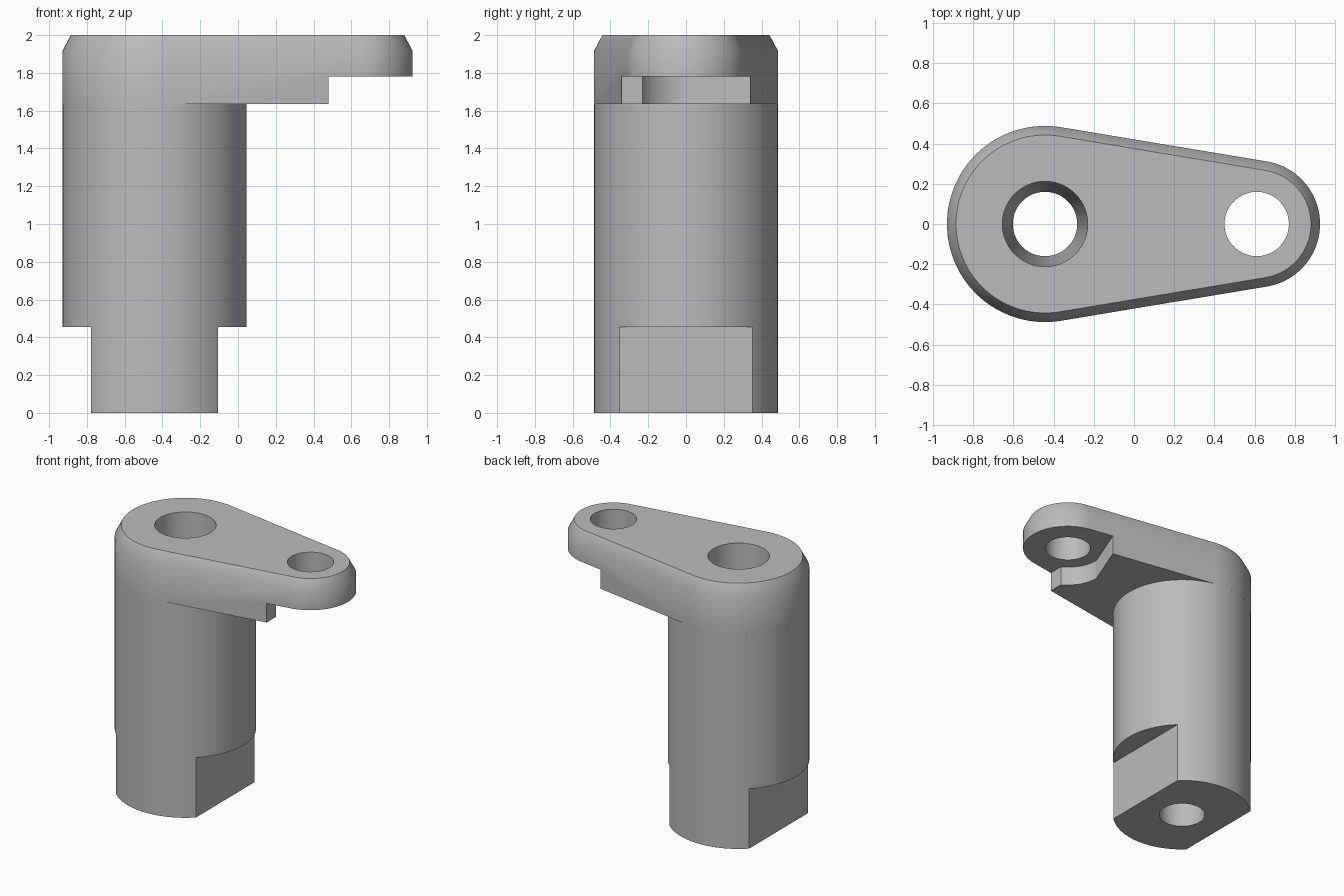
import bpy
import bmesh
from math import pi, asin, atan2, cos, sin, hypot

POST_X, POST_R = -0.4425, 0.4875
TIP_X, TIP_R = 0.61, 0.315
BORE_R = 0.16
STEP_Z, TIP_Z, TOP_Z = 1.635, 1.78, 2.0

if "Cube" in bpy.data.objects:
    bpy.data.objects.remove(bpy.data.objects["Cube"], do_unlink=True)

grey = bpy.data.materials.new("plain grey")
grey.use_nodes = True
grey.diffuse_color = (0.5, 0.5, 0.5, 1)
grey.node_tree.nodes["Principled BSDF"].inputs["Base Color"].default_value = grey.diffuse_color


def arc(cx, r, start, end, steps):
    """Points on an arc centred on the x axis."""
    return [(cx + r * cos(start + (end - start) * i / steps),
             r * sin(start + (end - start) * i / steps)) for i in range(steps + 1)]


def circle(cx, r):
    return arc(cx, r, 0, 2 * pi, 96)[:-1]


def teardrop(inset=0):
    """Two circles joined by their outer tangents."""
    a = pi / 2 - asin((POST_R - TIP_R) / (TIP_X - POST_X))
    return (arc(TIP_X, TIP_R - inset, -a, a, 40)
            + arc(POST_X, POST_R - inset, a, 2 * pi - a, 64))


def loft(name, *sections):
    """Closed solid through (outline, height) sections."""
    bm = bmesh.new()
    rings = [[bm.verts.new((x, y, z)) for x, y in pts] for pts, z in sections]
    for low, high in zip(rings, rings[1:]):
        for i in range(len(low)):
            j = (i + 1) % len(low)
            bm.faces.new((low[i], low[j], high[j], high[i]))
    bm.faces.new(rings[0][::-1])
    bm.faces.new(rings[-1])
    bmesh.ops.recalc_face_normals(bm, faces=bm.faces)
    mesh = bpy.data.meshes.new(name)
    bm.to_mesh(mesh)
    bm.free()
    mesh.materials.append(grey)
    obj = bpy.data.objects.new(name, mesh)
    bpy.context.collection.objects.link(obj)
    return obj


def cut(obj, cutters):
    """Subtract each cutter, then shade smooth with sharp edges."""
    bpy.ops.object.select_all(action="DESELECT")
    bpy.context.view_layer.objects.active = obj
    obj.select_set(True)
    for cutter in cutters:
        mod = obj.modifiers.new("cut", "BOOLEAN")
        mod.operation = "DIFFERENCE"
        mod.solver = "EXACT"
        mod.object = cutter
        bpy.ops.object.modifier_apply(modifier=mod.name)
    bpy.ops.object.shade_smooth_by_angle(angle=pi / 6)


# Main solids: round post and chamfered lever arm
post = loft("post", (circle(POST_X, POST_R), 0), (circle(POST_X, POST_R), STEP_Z))
arm = loft("lever_arm", (teardrop(), STEP_Z), (teardrop(), 1.915), (teardrop(0.045), TOP_Z))

# Tapered bore through the post, straight hole through the tip
slope = (0.212 - BORE_R) / TOP_Z
bore = loft("bore_cutter", *[(circle(POST_X, BORE_R + slope * z), z) for z in (-0.1, 2.1)])
tip_hole = loft("tip_hole_cutter", (circle(TIP_X, BORE_R), 1.5), (circle(TIP_X, BORE_R), 2.1))

# Relief under the tip: curved on the front half, slanted on the back half
step_x, relief_y = 0.48, 0.23
relief_r = hypot(TIP_X - step_x, relief_y)
start = 2 * pi - atan2(relief_y, step_x - TIP_X)
outline = ([(1.2, -0.6), (step_x, -0.6)] + arc(TIP_X, relief_r, start, pi, 20)
           + [(step_x, 0.34), (step_x, 0.6), (1.2, 0.6)])
relief = loft("tip_relief_cutter", (outline, 1.5), (outline, TIP_Z))

# Two flats on the foot of the post
flats = []
for side in (-1, 1):
    x0, x1 = POST_X + side * 0.336, POST_X + side * 0.7
    box = [(x0, -0.7), (x1, -0.7), (x1, 0.7), (x0, 0.7)]
    flats.append(loft("foot_flat_cutter", (box, -0.1), (box, 0.455)))

cut(post, [bore] + flats)
cut(arm, [bore, tip_hole, relief])

for helper in [bore, tip_hole, relief] + flats:
    bpy.data.objects.remove(helper, do_unlink=True)
